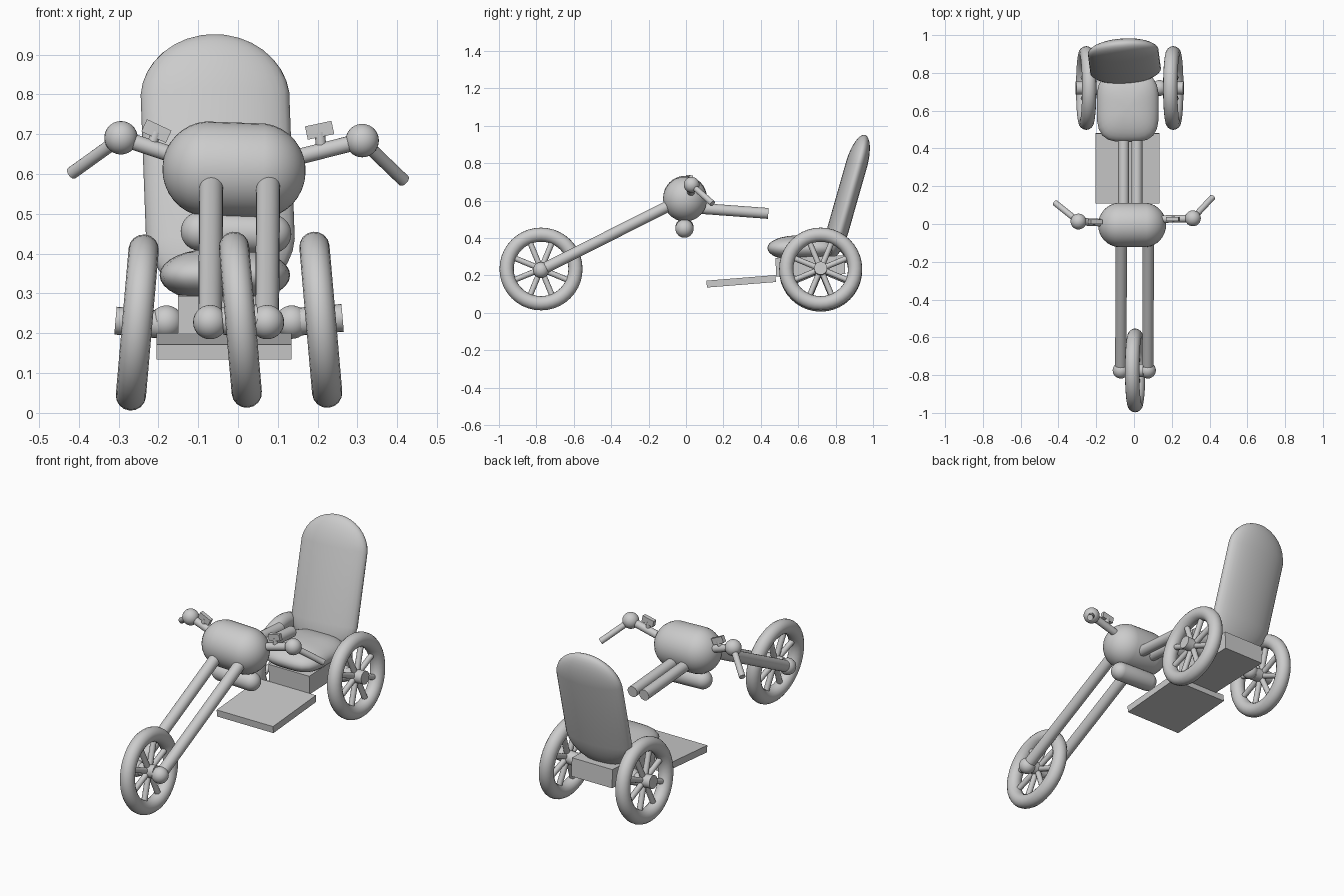
import bpy, bmesh
from math import sin, cos, pi, radians
from mathutils import Matrix, Vector, Euler

if "Cube" in bpy.data.objects:
    bpy.data.objects.remove(bpy.data.objects["Cube"])


def finish(name, bm, loc=(0, 0, 0), rot=(0, 0, 0), smooth=True):
    me = bpy.data.meshes.new(name)
    bmesh.ops.recalc_face_normals(bm, faces=bm.faces)
    bm.to_mesh(me)
    bm.free()
    ob = bpy.data.objects.new(name, me)
    bpy.context.collection.objects.link(ob)
    ob.location = loc
    ob.rotation_euler = [radians(a) for a in rot]
    if smooth:
        bpy.ops.object.select_all(action='DESELECT')
        ob.select_set(True)
        bpy.context.view_layer.objects.active = ob
        bpy.ops.object.shade_smooth_by_angle(angle=radians(40))
    return ob


def add_tube(bm, a, b, r, seg=20):
    a, b = Vector(a), Vector(b)
    d = b - a
    m = Matrix.Translation((a + b) / 2) @ d.to_track_quat('Z', 'Y').to_matrix().to_4x4()
    bmesh.ops.create_cone(bm, cap_ends=True, segments=seg, radius1=r, radius2=r,
                          depth=d.length, matrix=m)


def tube(name, a, b, r):
    bm = bmesh.new()
    add_tube(bm, a, b, r)
    return finish(name, bm)


def ball(name, loc, r):
    bm = bmesh.new()
    bmesh.ops.create_uvsphere(bm, u_segments=24, v_segments=14, radius=r)
    return finish(name, bm, loc)


def box(name, loc, size, rot=(0, 0, 0)):
    bm = bmesh.new()
    bmesh.ops.create_cube(bm, size=1)
    bmesh.ops.scale(bm, vec=size, verts=bm.verts)
    return finish(name, bm, loc, rot, False)


def capsule(name, loc, radii, straight, rot=(0, 0, 0), along_x=False):
    # squashed sphere pulled apart at the middle, long axis z (or x)
    bm = bmesh.new()
    bmesh.ops.create_uvsphere(bm, u_segments=32, v_segments=17, radius=1)
    for v in bm.verts:
        v.co = Vector(c * r for c, r in zip(v.co, radii))
        v.co.z += straight if v.co.z > 0 else -straight
    if along_x:
        bm.transform(Matrix.Rotation(pi / 2, 4, 'Y'))
    return finish(name, bm, loc, rot)


def wheel(name, loc, roll, hub):
    R, r = 0.184, 0.038
    # tyre
    bm = bmesh.new()
    n, k = 40, 16
    rings = []
    for i in range(n):
        t = 2 * pi * i / n
        rings.append([bm.verts.new((r * sin(2 * pi * j / k),
                                    (R + r * cos(2 * pi * j / k)) * cos(t),
                                    (R + r * cos(2 * pi * j / k)) * sin(t))) for j in range(k)])
    for i in range(n):
        p, q = rings[i], rings[(i + 1) % n]
        for j in range(k):
            bm.faces.new((p[j], p[(j + 1) % k], q[(j + 1) % k], q[j]))
    finish(name + "_tyre", bm, loc, (0, roll, 0))
    # spokes and hub
    bm = bmesh.new()
    for i in range(8):
        t = 2 * pi * (i + 0.5) / 8
        add_tube(bm, (0, 0.02 * cos(t), 0.02 * sin(t)), (0, 0.16 * cos(t), 0.16 * sin(t)), 0.015, 12)
    add_tube(bm, (-hub, 0, 0), (hub, 0, 0), 0.035)
    finish(name + "_spokes", bm, loc, (0, roll, 0))


# wheels
wheel("front_wheel", (0.006, -0.775, 0.234), -5, 0.045)
wheel("rear_left_wheel", (-0.253, 0.72, 0.227), 5, 0.055)
wheel("rear_right_wheel", (0.208, 0.72, 0.234), -5, 0.055)

# axles with end knobs
tube("front_axle", (-0.068, -0.775, 0.228), (0.072, -0.775, 0.228), 0.016)
tube("rear_axle", (-0.25, 0.72, 0.23), (0.21, 0.72, 0.234), 0.018)
for side, x in (("left", -0.18), ("right", 0.135)):
    ball("rear_axle_knob_" + side, (x, 0.72, 0.228), 0.042)

# fork
for side, x in (("left", -0.07), ("right", 0.073)):
    tube("fork_" + side, (x, -0.775, 0.228), (x + 0.003, -0.06, 0.588), 0.03)
    ball("fork_knob_" + side, (x, -0.775, 0.228), 0.043)

# tank, engine and frame rails
capsule("tank", (-0.01, -0.005, 0.61), (0.12, 0.118, 0.117), 0.063, (0, 2, 0), True)
capsule("engine", (-0.005, -0.008, 0.453), (0.049, 0.049, 0.049), 0.09, (0, 2, 0), True)
for side, x in (("left", -0.055), ("right", 0.015)):
    tube("frame_rail_" + side, (x, 0.02, 0.562), (x, 0.44, 0.531), 0.029)

# handlebars: stem, joint, grip, and mirror on each side
for side, root, joint, end in (
        ("left", (-0.13, 0.005, 0.637), (-0.294, 0.013, 0.691), (-0.418, 0.112, 0.602)),
        ("right", (0.12, 0.025, 0.635), (0.312, 0.03, 0.684), (0.416, 0.142, 0.584))):
    tube("handlebar_stem_" + side, root, joint, 0.02)
    ball("handlebar_joint_" + side, joint, 0.042)
    tube("handlebar_grip_" + side, joint, end, 0.016)
box("mirror_left", (-0.205, 0.012, 0.708), (0.068, 0.022, 0.034), (0, 25, 0))
tube("mirror_post_left", (-0.22, 0.01, 0.665), (-0.205, 0.012, 0.705), 0.013)
box("mirror_right", (0.205, 0.027, 0.71), (0.068, 0.022, 0.034), (0, -12, 0))
tube("mirror_post_right", (0.21, 0.027, 0.66), (0.205, 0.027, 0.705), 0.013)

# footboard and seat base
box("footboard", (-0.035, 0.295, 0.168), (0.34, 0.37, 0.037), (4.6, 0, 0))
box("seat_base", (-0.028, 0.665, 0.25), (0.245, 0.37, 0.1), (2, 0, 0))

# seat cushion: rounded pad
bm = bmesh.new()
bmesh.ops.create_uvsphere(bm, u_segments=32, v_segments=16, radius=1)
for v in bm.verts:
    h = (v.co.x ** 2 + v.co.y ** 2) ** 0.5
    if h > 1e-5:
        c, s = v.co.x / h, v.co.y / h
        k = (abs(c) ** 3.5 + abs(s) ** 3.5) ** (-1 / 3.5)
        h = h ** 0.85
        v.co.x, v.co.y = h * k * c, h * k * s
    v.co = Vector((v.co.x * 0.164, v.co.y * 0.185, v.co.z * 0.068))
finish("seat", bm, (-0.033, 0.62, 0.346))

# backrest
capsule("backrest", (-0.051, 0.862, 0.618), (0.188, 0.057, 0.17), 0.176, (-16, -1, 4))
